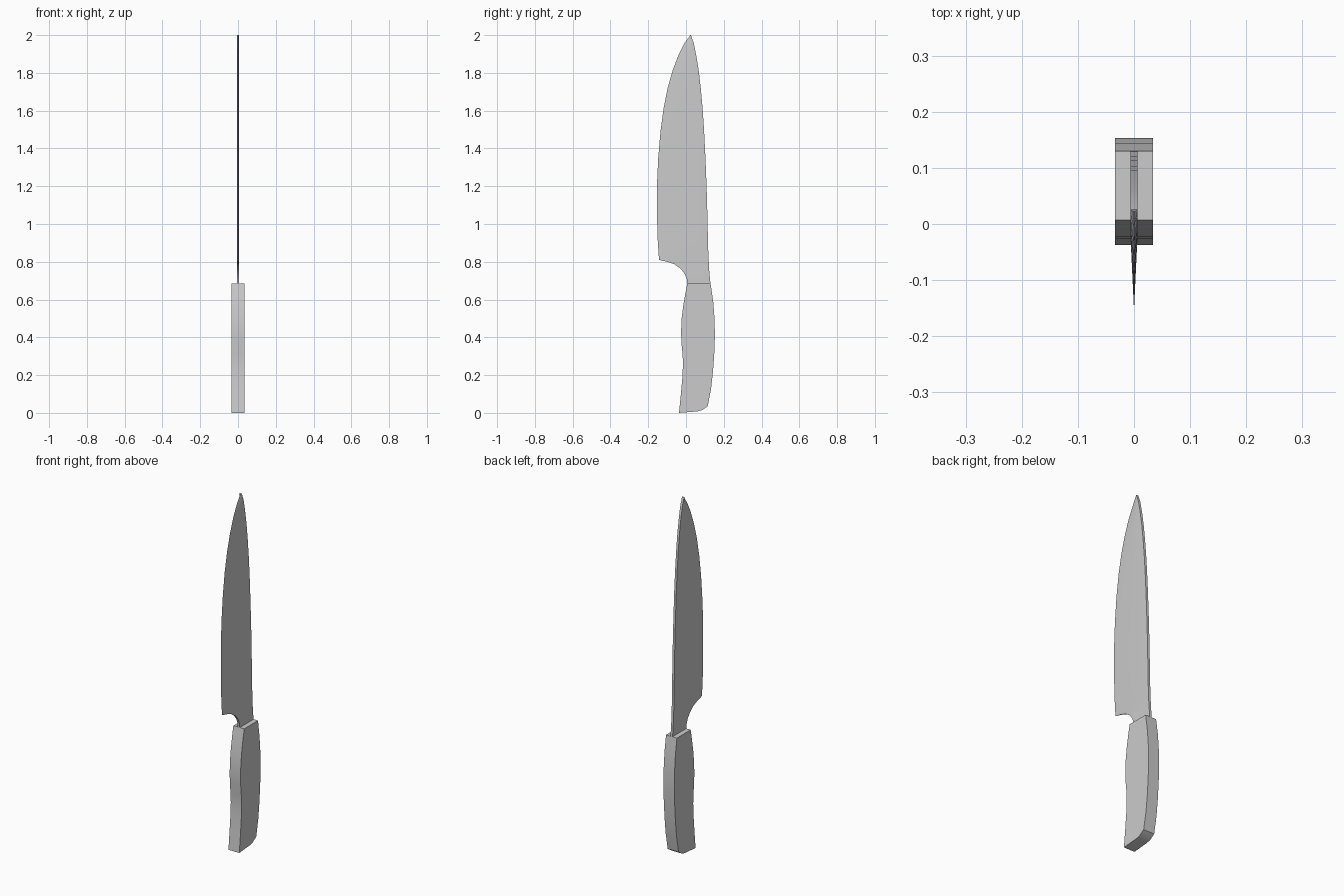
import bpy, bmesh

HALF_BLADE = 0.0065
HALF_HANDLE = 0.034


def finish(bm, name):
    bmesh.ops.remove_doubles(bm, verts=bm.verts, dist=0.00005)
    bmesh.ops.recalc_face_normals(bm, faces=bm.faces)
    mesh = bpy.data.meshes.new(name)
    bm.to_mesh(mesh)
    bm.free()
    obj = bpy.data.objects.new(name, mesh)
    bpy.context.collection.objects.link(obj)
    bpy.ops.object.select_all(action='DESELECT')
    obj.select_set(True)
    bpy.context.view_layer.objects.active = obj
    bpy.ops.object.shade_smooth_by_angle(angle=0.5)
    return obj


# Blade: each row runs from the cutting edge (y, z) to the spine (y, z)
rows = [
    (0.007, 0.680, 0.130, 0.680), (0.005, 0.705, 0.127, 0.710),
    (-0.006, 0.735, 0.124, 0.740), (-0.028, 0.763, 0.122, 0.765),
    (-0.062, 0.787, 0.121, 0.790), (-0.100, 0.800, 0.120, 0.805),
    (-0.143, 0.810, 0.119, 0.820), (-0.150, 0.920, 0.116, 0.920),
    (-0.154, 1.060, 0.113, 1.060), (-0.154, 1.200, 0.109, 1.200),
    (-0.147, 1.350, 0.103, 1.350), (-0.135, 1.490, 0.096, 1.490),
    (-0.119, 1.610, 0.088, 1.610), (-0.097, 1.720, 0.078, 1.720),
    (-0.070, 1.815, 0.067, 1.815), (-0.040, 1.895, 0.054, 1.895),
    (-0.008, 1.958, 0.041, 1.958), (0.023, 2.000, 0.026, 2.000),
]
heel = 6
bm = bmesh.new()
rings = []
for i, (ye, ze, ys, zs) in enumerate(rows):
    edge = 0.0
    if i < heel:  # the heel cut-out thickens toward the handle
        edge = HALF_BLADE * min(1, (ye + 0.143) / 0.14)
    ym, zm = ye + 0.52 * (ys - ye), ze + 0.52 * (zs - ze)
    side = [(edge, ye, ze), (HALF_BLADE, ym, zm), (HALF_BLADE, ys, zs)]
    loop = side + [(-x, y, z) for x, y, z in reversed(side)]
    rings.append([bm.verts.new(p) for p in loop])
for a, b in zip(rings, rings[1:]):
    for k in range(6):
        j = (k + 1) % 6
        bm.faces.new((a[k], a[j], b[j], b[k]))
bm.faces.new(rings[0])
bm.faces.new(rings[-1])
finish(bm, "blade")

# Handle: side outline extruded across x
outline = [
    (0.007, 0.685), (-0.004, 0.630), (-0.015, 0.565), (-0.023, 0.500),
    (-0.026, 0.430), (-0.024, 0.370), (-0.018, 0.310), (-0.016, 0.260),
    (-0.019, 0.190), (-0.027, 0.100), (-0.037, 0.000), (0.060, 0.008),
    (0.085, 0.015), (0.115, 0.035), (0.133, 0.130), (0.143, 0.220),
    (0.150, 0.320), (0.153, 0.410), (0.151, 0.500), (0.144, 0.590),
    (0.130, 0.685),
]
bm = bmesh.new()
face = bm.faces.new([bm.verts.new((-HALF_HANDLE, y, z)) for y, z in outline])
geom = bmesh.ops.extrude_face_region(bm, geom=[face])["geom"]
moved = [g for g in geom if isinstance(g, bmesh.types.BMVert)]
bmesh.ops.translate(bm, verts=moved, vec=(2 * HALF_HANDLE, 0, 0))
finish(bm, "handle")
